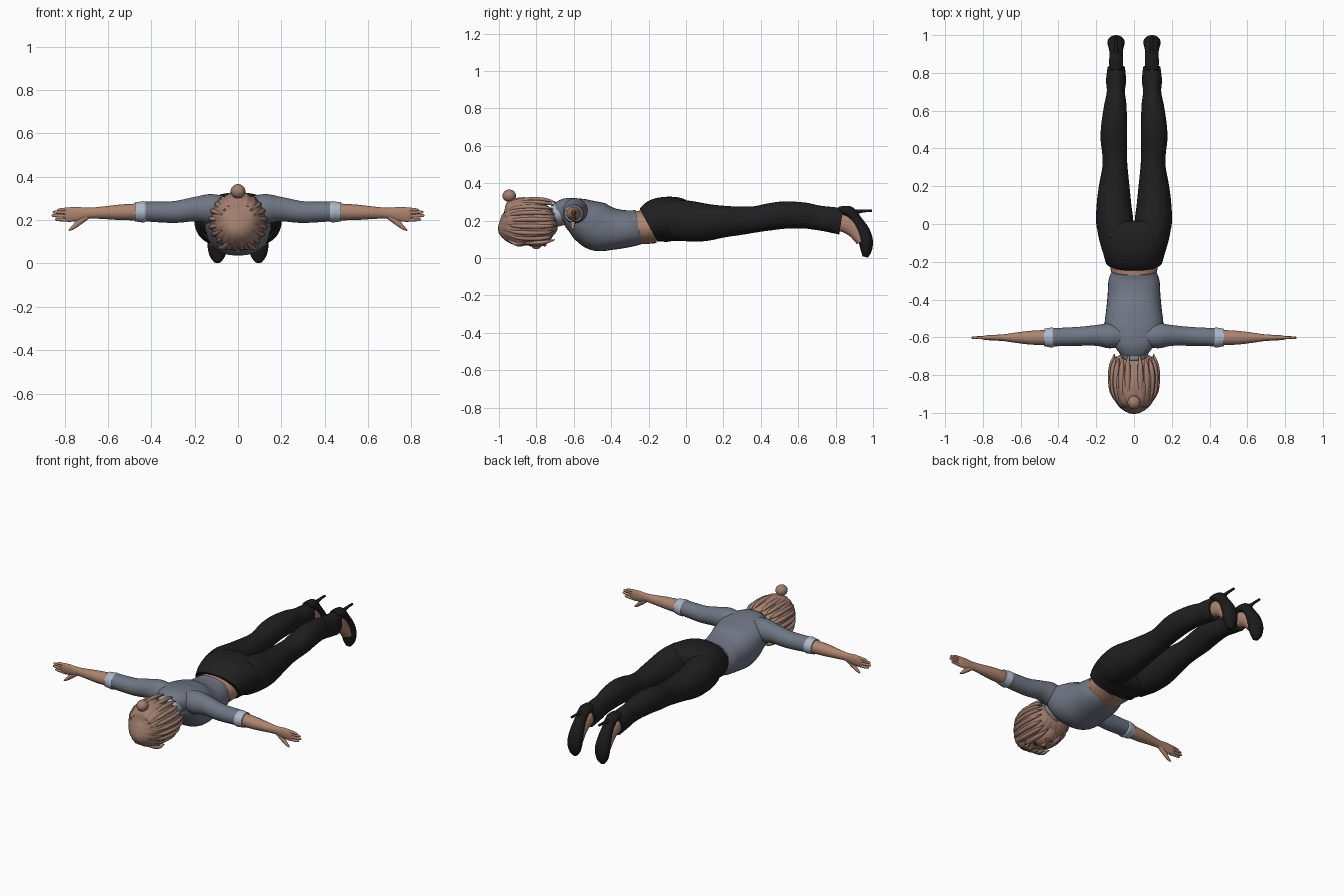
import bpy
import bmesh
import math
from mathutils import Vector

default_cube = bpy.data.objects.get("Cube")
if default_cube:
    bpy.data.objects.remove(default_cube, do_unlink=True)


def material(name, red, green, blue):
    mat = bpy.data.materials.new(name)
    mat.use_nodes = True
    colour = (red, green, blue, 1)
    mat.diffuse_color = colour
    shader = mat.node_tree.nodes["Principled BSDF"]
    shader.inputs["Base Color"].default_value = colour
    shader.inputs["Roughness"].default_value = 0.8
    return mat


skin = material("skin", .42, .23, .16)
hair = material("hair", .36, .21, .16)
knit = material("grey blue knit", .16, .18, .23)
trim = material("pale blue trim", .42, .48, .57)
cloth = material("black cloth", .014, .014, .014)
leather = material("black leather", .011, .011, .012)
lip = material("lip", .3, .09, .08)


def finish(name, bm, mat):
    bmesh.ops.recalc_face_normals(bm, faces=bm.faces[:])
    mesh = bpy.data.meshes.new(name)
    bm.to_mesh(mesh)
    bm.free()
    mesh.materials.append(mat)
    obj = bpy.data.objects.new(name, mesh)
    bpy.context.collection.objects.link(obj)
    bpy.ops.object.select_all(action='DESELECT')
    obj.select_set(True)
    bpy.context.view_layer.objects.active = obj
    bpy.ops.object.shade_smooth_by_angle(angle=math.radians(50))
    return obj


def spline(rows, steps):
    """Smooth curve through rows of numbers."""
    result = []
    last = len(rows) - 1
    for i in range(last):
        quad = zip(rows[max(i - 1, 0)], rows[i], rows[i + 1], rows[min(i + 2, last)])
        quad = list(quad)
        for k in range(steps):
            t = k / steps
            result.append([b + t * ((c - a) / 2 + t * ((a - 2.5 * b + 2 * c - d / 2)
                           + t * (d - a + 3 * (b - c)) / 2)) for a, b, c, d in quad])
    result.append(list(rows[last]))
    return result


def loft(name, rows, mat, side=(1, 0, 0), steps=5, sides=32, power=2, ridge=0):
    """Skin oval rings; each row is x, y, z, half width along side, half depth."""
    rows = spline(rows, steps)
    side = Vector(side)
    centres = [Vector(row[:3]) for row in rows]
    bm = bmesh.new()
    rings = []
    for i, row in enumerate(rows):
        tangent = centres[min(i + 1, len(rows) - 1)] - centres[max(i - 1, 0)]
        up = tangent.cross(side).normalized()
        ring = []
        for k in range(sides):
            angle = math.tau * k / sides
            c, s = math.cos(angle), math.sin(angle)
            grow = 1 + ridge * math.sin(17 * angle + i / 4)
            u = math.copysign(abs(c) ** (2 / power), c) * max(row[3], .002) * grow
            v = math.copysign(abs(s) ** (2 / power), s) * max(row[4], .002) * grow
            ring.append(bm.verts.new(centres[i] + side * u + up * v))
        rings.append(ring)
    for near, far in zip(rings, rings[1:]):
        for k in range(sides):
            j = (k + 1) % sides
            bm.faces.new((near[k], near[j], far[j], far[k]))
    bm.faces.new(rings[0])
    bm.faces.new(rings[-1])
    return finish(name, bm, mat)


def body(name, rows, mat, **options):
    """Loft along y; each row is y, lowest z, highest z, half width."""
    full = [(0, y, (low + high) / 2, half, (high - low) / 2) for y, low, high, half in rows]
    return loft(name, full, mat, **options)


def ball(name, centre, radii, mat):
    bm = bmesh.new()
    bmesh.ops.create_uvsphere(bm, u_segments=24, v_segments=14, radius=1)
    bmesh.ops.scale(bm, vec=radii, verts=bm.verts)
    bmesh.ops.translate(bm, vec=centre, verts=bm.verts)
    return finish(name, bm, mat)


# Torso, waist and hips
body("sweater", [(-.25, .075, .26, .118), (-.3, .06, .255, .135), (-.38, .045, .265, .14),
                 (-.46, .035, .295, .148), (-.52, .07, .315, .155), (-.58, .13, .325, .15),
                 (-.64, .18, .322, .11), (-.69, .19, .295, .07)], knit, power=2.3)
body("waist", [(-.16, .08, .255, .13), (-.22, .075, .255, .127), (-.28, .075, .25, .115)], skin)
body("trouser_hips", [(-.2, .075, .275, .15), (-.15, .08, .318, .165), (-.08, .09, .328, .185),
                      (-.02, .09, .315, .193), (.01, .11, .29, .17)], cloth, power=2.2)
body("neck", [(-.64, .18, .29, .055), (-.7, .165, .265, .05), (-.78, .14, .26, .052)], skin)
body("collar", [(-.665, .185, .3, .085), (-.69, .175, .295, .074), (-.705, .175, .285, .066)], trim)

# Head, face and hair
body("hair", [(-.995, .17, .23, .02), (-.975, .11, .28, .07), (-.93, .075, .313, .103),
              (-.85, .068, .323, .122), (-.77, .085, .3, .125), (-.72, .12, .27, .11),
              (-.695, .16, .24, .075)], hair, sides=136, ridge=.014, power=2.2)
ball("face", (0, -.8, .155), (.085, .095, .098), skin)
ball("nose", (0, -.8, .062), (.013, .024, .014), skin)
ball("mouth", (0, -.755, .07), (.024, .008, .009), lip)
ball("hair_bun", (0, -.945, .333), (.034, .036, .033), hair)
for s in (1, -1):
    ball("eye", (s * .034, -.833, .069), (.014, .007, .006), leather)
    # Locks that frame the face and hang to the nape
    for n in range(9):
        a = math.radians(-62 + 17 * n)
        wave = .006 * math.sin(5 * n)
        path = []
        for y, reach, thick in ((-.965, .66, .006), (-.9, .95, .014), (-.82, 1.02, .016),
                                (-.75, .99, .013), (-.7 + wave, .87, .003)):
            path.append((s * .12 * reach * math.cos(a), y + wave,
                         .193 + .123 * reach * math.sin(a), thick, thick * .8))
        loft("hair_lock", path, hair, sides=10)
    for n in range(3):
        x = s * (.018 + .025 * n)
        loft("fringe_lock", [(x * .6, -.955, .1, .009, .006), (x, -.9, .072, .016, .01),
                             (x * 1.3, -.855, .072 + n * .004, .003, .003)], hair, sides=10)

for s in (1, -1):
    # Arm
    along_y = (0, 1, 0)
    loft("sleeve", [(s * .06, -.595, .25, .055, .06), (s * .13, -.592, .252, .066, .068),
                    (s * .2, -.59, .25, .055, .056), (s * .3, -.595, .237, .05, .05),
                    (s * .44, -.6, .24, .048, .045)], knit, side=along_y)
    loft("sleeve_cuff", [(s * .425, -.601, .238, .049, .045), (s * .435, -.601, .238, .053, .049),
                         (s * .46, -.601, .238, .049, .046), (s * .476, -.601, .238, .046, .045)],
         trim, side=along_y)
    loft("forearm", [(s * .45, -.6, .238, .04, .039), (s * .54, -.602, .236, .037, .036),
                     (s * .62, -.602, .234, .028, .029), (s * .69, -.602, .232, .018, .025),
                     (s * .74, -.602, .228, .015, .033), (s * .785, -.602, .226, .012, .032),
                     (s * .8, -.602, .226, .006, .026)], skin, side=along_y)
    # Fingers and thumb
    for n, (tip, drop) in enumerate(((.835, .246), (.855, .237), (.86, .221), (.845, .203))):
        root = .25 - .0165 * n
        loft("finger", [(s * .77, -.602, root, .009, .009), (s * .81, -.602, (root + drop) / 2, .008, .008),
                        (s * (tip - .01), -.602, drop, .007, .007), (s * tip, -.602, drop, .002, .002)],
             skin, side=along_y, sides=12)
    loft("thumb", [(s * .69, -.602, .222, .012, .014), (s * .73, -.604, .192, .012, .014),
                   (s * .762, -.606, .165, .009, .009), (s * .78, -.606, .152, .003, .003)],
         skin, side=along_y, sides=14)

    # Leg, with each row giving y, lowest z, highest z, inner x, outer x
    rows = [(-.08, .1, .31, .03, .18), (0, .09, .308, .004, .2), (.1, .09, .292, .014, .198),
            (.2, .11, .28, .024, .186), (.3, .125, .275, .034, .168), (.37, .137, .277, .038, .168),
            (.45, .148, .293, .037, .177), (.53, .157, .303, .037, .173), (.63, .158, .297, .04, .158),
            (.7, .15, .282, .048, .144), (.76, .14, .275, .042, .148), (.83, .125, .268, .048, .14)]
    loft("trouser_leg", [(s * (a + b) / 2, y, (low + high) / 2, (b - a) / 2, (high - low) / 2)
                         for y, low, high, a, b in rows], cloth)

    # Foot and high heeled shoe
    x = s * .095
    loft("foot", [(x, .79, .195, .036, .045), (x, .85, .185, .036, .048),
                  (x, .9, .15, .036, .042), (x, .94, .09, .036, .03)], skin)
    loft("shoe", [(x, .84, .268, .02, .012), (x, .873, .248, .033, .03), (x, .912, .2, .035, .03),
                  (x, .946, .14, .042, .038), (x, .962, .085, .046, .038),
                  (x, .963, .035, .036, .028), (x, .957, .006, .015, .014)], leather)
    loft("shoe_collar", [(x, .815, .262, .03, .014), (x, .86, .25, .038, .028),
                         (x, .9, .232, .03, .024)], leather)
    loft("shoe_heel", [(x, .88, .24, .024, .022), (x, .915, .247, .012, .012),
                       (x, .95, .252, .008, .008), (x, .995, .253, .007, .007)], leather, sides=16)
